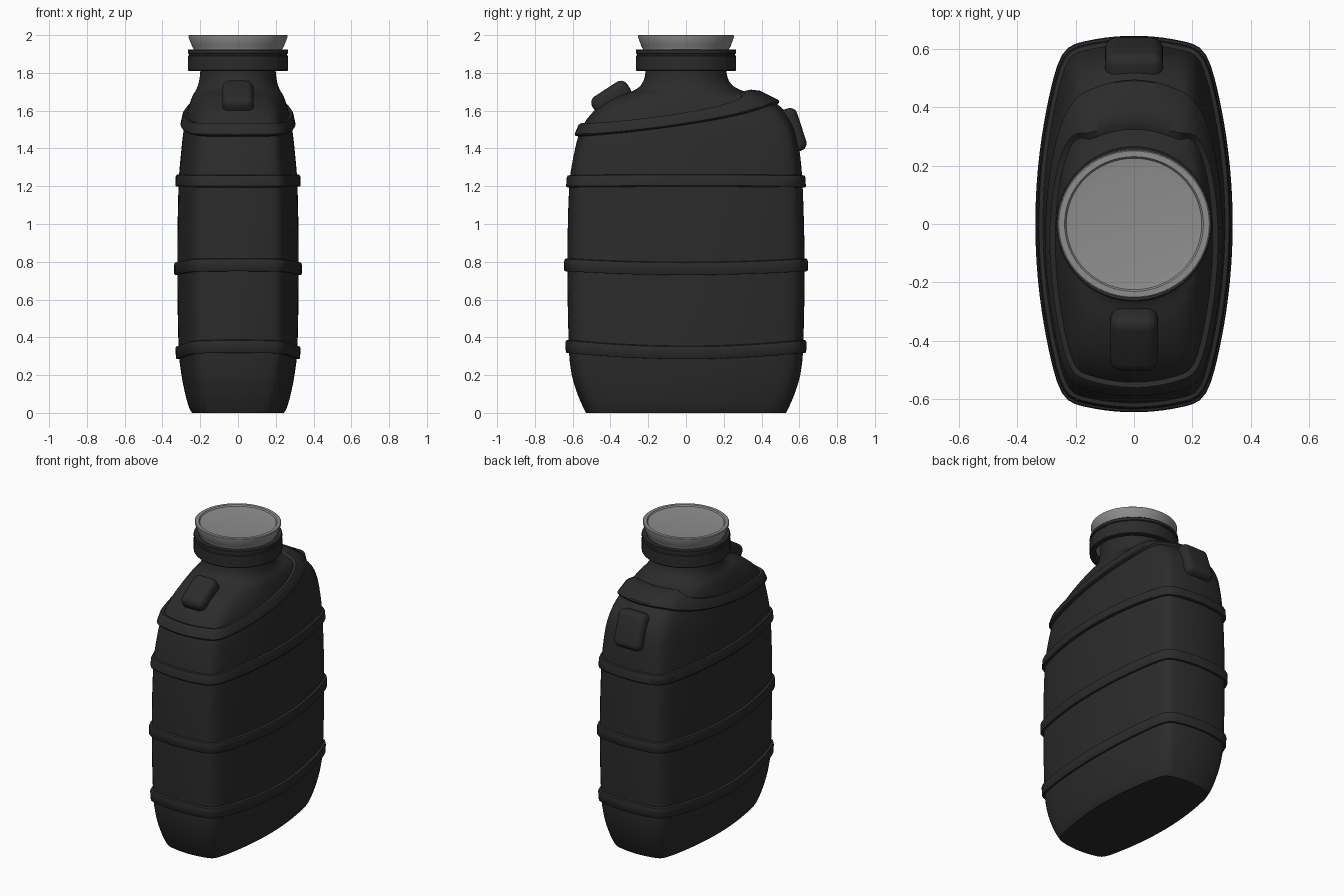
import bpy, bmesh, math
from mathutils import Vector, Matrix

if "Cube" in bpy.data.objects:
    bpy.data.objects.remove(bpy.data.objects["Cube"])


def material(name, v):
    m = bpy.data.materials.new(name)
    m.diffuse_color = (v, v, v, 1)
    m.use_nodes = True
    m.node_tree.nodes["Principled BSDF"].inputs["Base Color"].default_value = m.diffuse_color
    return m


BLACK = material("black plastic", 0.024)
GREY = material("grey lid", 0.27)


def finish(name, bm, mat, angle=35):
    bmesh.ops.recalc_face_normals(bm, faces=bm.faces)
    me = bpy.data.meshes.new(name)
    bm.to_mesh(me)
    bm.free()
    me.materials.append(mat)
    ob = bpy.data.objects.new(name, me)
    bpy.context.collection.objects.link(ob)
    bpy.ops.object.select_all(action='DESELECT')
    ob.select_set(True)
    bpy.context.view_layer.objects.active = ob
    bpy.ops.object.shade_smooth_by_angle(angle=math.radians(angle))
    return ob


def loft(name, rows, mat, caps=False, loop=False, angle=35):
    bm = bmesh.new()
    vs = [[bm.verts.new(p) for p in r] for r in rows]
    pairs = list(zip(vs, vs[1:])) + ([(vs[-1], vs[0])] if loop else [])
    for a, b in pairs:
        for i in range(len(a)):
            j = (i + 1) % len(a)
            bm.faces.new((a[i], a[j], b[j], b[i]))
    if caps:
        bm.faces.new(vs[0])
        bm.faces.new(vs[-1])
    return finish(name, bm, mat, angle)


# Unit cross-section: bowed rectangle with softened corners
Q = 24
N = 4 * Q


def quadrant(t):
    if t < 0.5:
        s = 2 * t
        return 1 - 0.27 * s * s, 0.94 * s
    s = 2 - 2 * t
    return 0.73 * s, 1 - 0.06 * s * s


outline = []
for i in range(N):
    q, r = divmod(i, Q)
    x, y = quadrant(r / Q if q % 2 == 0 else 1 - r / Q)
    outline.append(Vector((x if q in (0, 3) else -x, y if q < 2 else -y)))
for _ in range(3):
    outline = [(outline[i - 1] + 2 * outline[i] + outline[(i + 1) % N]) / 4 for i in range(N)]

# Stations: height, half width, front depth, back depth, roundness
ST = [(0, .245, .53, .53, 0), (.03, .26, .545, .545, 0), (.1, .28, .575, .575, 0),
      (.2, .30, .605, .605, 0), (.33, .315, .62, .62, 0), (.8, .322, .628, .628, 0),
      (1.22, .315, .617, .617, 0), (1.4, .30, .587, .60, 0), (1.5, .288, .557, .58, .05),
      (1.58, .272, .505, .54, .15), (1.64, .255, .435, .475, .35), (1.68, .24, .36, .40, .6),
      (1.705, .225, .28, .30, .85), (1.74, .21, .235, .24, 1), (1.8, .20, .215, .215, 1),
      (1.9, .20, .21, .21, 1)]


def slope(k, c):
    a, b = ST[max(k - 1, 0)], ST[min(k + 1, len(ST) - 1)]
    return (b[c] - a[c]) / (b[0] - a[0])


def section(z):
    z = min(max(z, 0), 1.9)
    k = max(i for i in range(len(ST) - 1) if ST[i][0] <= z)
    h = ST[k + 1][0] - ST[k][0]
    t = (z - ST[k][0]) / h
    return [(1 - t) ** 2 * ((1 + 2 * t) * ST[k][c] + t * h * slope(k, c))
            + t * t * ((3 - 2 * t) * ST[k + 1][c] + (t - 1) * h * slope(k + 1, c))
            for c in range(1, 5)]


def surf(i, z):
    w, lf, lb, r = section(z)
    a = 2 * math.pi * i / N
    p = outline[i % N].lerp(Vector((math.cos(a), math.sin(a))), r)
    return Vector((p.x * w, p.y * (lb if p.y > 0 else lf), z))


def normal(i, z):
    n = (surf(i + 1, z) - surf(i - 1, z)).cross(surf(i, z + .004) - surf(i, z - .004))
    return n.normalized()


# Bottle body
heights = []
for a, b in zip(ST, ST[1:]):
    n = 6 if b[0] - a[0] > .15 else 4
    heights += [a[0] + (b[0] - a[0]) * k / n for k in range(n)]
heights.append(1.9)
loft("bottle_body", [[surf(i, z) for i in range(N)] for z in heights], BLACK, caps=True)


# Raised bands following the body surface
def band(name, centre, half, out):
    prof = [(-1, -.012), (-1, out * .75), (-.85, out), (.5, out), (.8, out * .8), (1, -.012)]
    rows = []
    for d, o in prof:
        row = []
        for i in range(N):
            z = centre(outline[i].y) + d * half
            row.append(surf(i, z) + normal(i, z) * o)
        rows.append(row)
    loft(name, rows, BLACK, loop=True, angle=40)


band("lower_band", lambda v: .322 + .033 * v * v, .036, .017)
band("middle_band", lambda v: .766 + .02 * v * v, .036, .017)
band("upper_band", lambda v: 1.232 - .004 * v * v, .034, .017)
band("slanted_shoulder_rim", lambda v: 1.56 + .085 * v + .022 * v * v, .034, .022)


# Rounded pads on the front and back shoulders
def pad(name, loc, size, tilt):
    bm = bmesh.new()
    bmesh.ops.create_cube(bm, size=1)
    bmesh.ops.scale(bm, vec=size, verts=bm.verts)
    bmesh.ops.bevel(bm, geom=bm.edges[:], offset=.04, segments=5, profile=.5, affect='EDGES')
    bmesh.ops.transform(bm, matrix=Matrix.Translation(loc) @ Matrix.Rotation(math.radians(tilt), 4, 'X'),
                        verts=bm.verts)
    finish(name, bm, BLACK, 50)


pad("front_shoulder_pad", (0, -.395, 1.668), (.165, .22, .11), 33)
pad("back_shoulder_pad", (0, .558, 1.495), (.20, .235, .115), -72)


# Neck collar and lid, turned profiles
def lathe(name, prof, mat, caps=False, loop=False, ys=1):
    loft(name, [[(r * math.cos(2 * math.pi * i / 64), ys * r * math.sin(2 * math.pi * i / 64), z)
                 for i in range(64)] for r, z in prof], mat, caps, loop)


lathe("neck_collar", [(.235, 1.81), (.262, 1.81), (.266, 1.815), (.266, 1.89), (.260, 1.893),
                      (.260, 1.9), (.266, 1.903), (.266, 1.92), (.262, 1.924), (.235, 1.924)],
      BLACK, loop=True)
lathe("lid", [(.234, 1.85), (.234, 1.925), (.243, 1.94), (.262, 1.99), (.262, 1.997), (.258, 2.0),
              (.238, 2.0), (.232, 1.992), (.2, 1.988)], GREY, caps=True, ys=.97)
